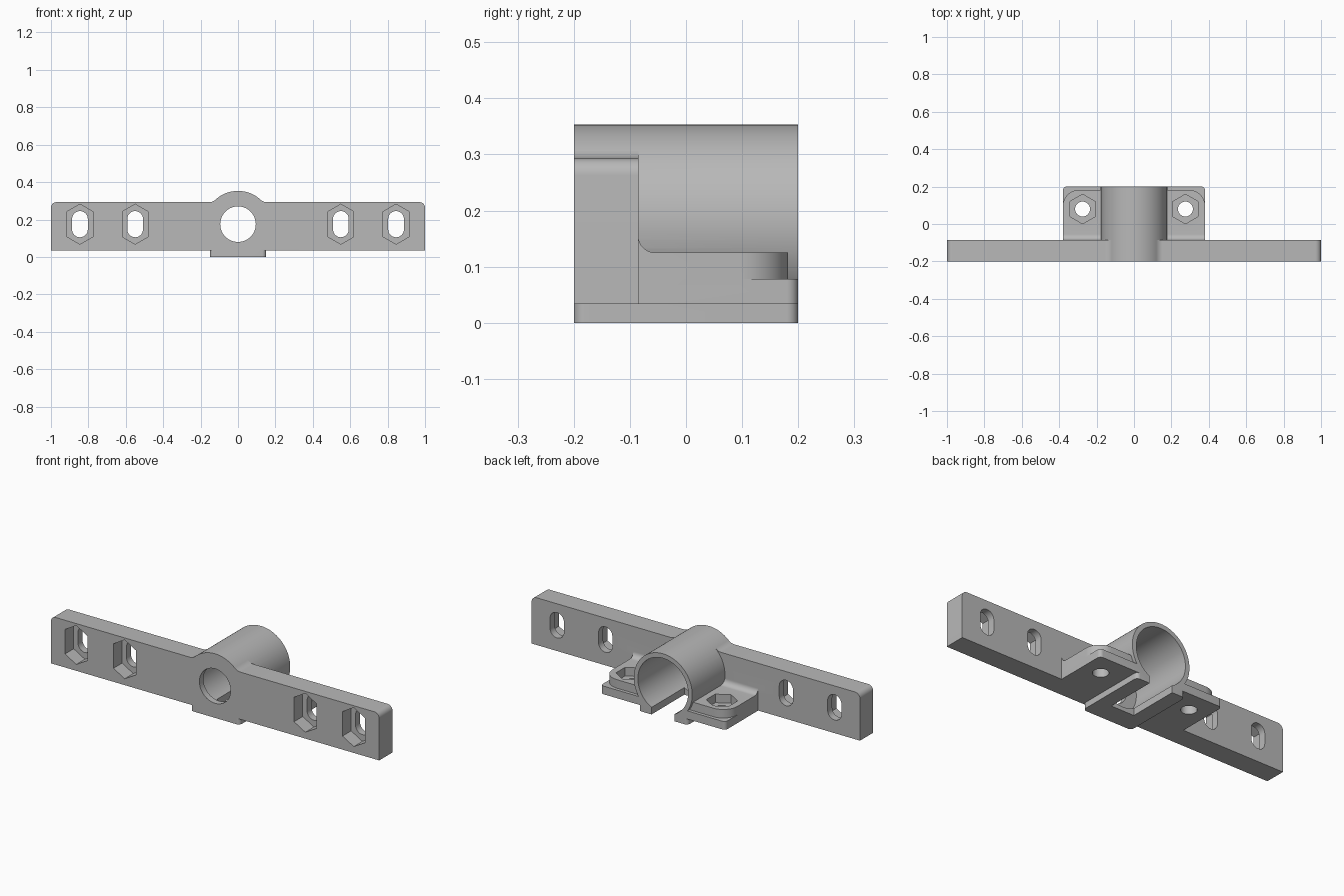
import bpy, bmesh, math
from mathutils import Vector

if "Cube" in bpy.data.objects:
    bpy.data.objects.remove(bpy.data.objects["Cube"], do_unlink=True)

grey = bpy.data.materials.new("plain_grey")
grey.use_nodes = True
grey.diffuse_color = (0.48, 0.48, 0.48, 1)
grey.node_tree.nodes["Principled BSDF"].inputs["Base Color"].default_value = grey.diffuse_color

# Dimensions
FRONT, BAR_BACK, BACK = -0.2, -0.085, 0.2
BAR_LOW, BAR_TOP = 0.033, 0.293
TUBE_Z, TUBE_R, BORE_R, HOLE_R = 0.175, 0.178, 0.153, 0.095
EAR_X, NUT_R = 0.38, 0.079


def prism(name, points, axis, start, end):
    """Extrude a flat outline along one axis."""
    place = {"X": lambda p, d: (d, *p),
             "Y": lambda p, d: (p[0], d, p[1]),
             "Z": lambda p, d: (*p, d)}[axis]
    bm = bmesh.new()
    face = bm.faces.new([bm.verts.new(place(p, start)) for p in points])
    moved = bmesh.ops.extrude_face_region(bm, geom=[face])["geom"]
    shift = Vector(place((0, 0), end - start))
    bmesh.ops.translate(bm, vec=shift, verts=[v for v in moved if isinstance(v, bmesh.types.BMVert)])
    bmesh.ops.recalc_face_normals(bm, faces=bm.faces)
    mesh = bpy.data.meshes.new(name)
    bm.to_mesh(mesh)
    bm.free()
    mesh.materials.append(grey)
    obj = bpy.data.objects.new(name, mesh)
    bpy.context.collection.objects.link(obj)
    return obj


def arc(cx, cy, r, a, b, steps=8):
    angles = [math.radians(a + (b - a) * i / steps) for i in range(steps + 1)]
    return [(cx + r * math.cos(t), cy + r * math.sin(t)) for t in angles]


def circle(cx, cy, r, steps=80):
    return arc(cx, cy, r, 0, 360, steps)[:-1]


def rounded(x0, x1, y0, y1, low=0, high=0):
    """Rectangle with separate radii for its lower and upper corners."""
    pts = []
    for cx, cy, r, a in ((x1 - high, y1 - high, high, 0), (x0 + high, y1 - high, high, 90),
                         (x0 + low, y0 + low, low, 180), (x1 - low, y0 + low, low, 270)):
        pts += arc(cx, cy, r, a, a + 90) if r else [(cx, cy)]
    return pts


def slot(cx, cz, r, stretch):
    return arc(cx, cz + stretch, r, 0, 180, 16) + arc(cx, cz - stretch, r, 180, 360, 16)


def nut(cx, cy, stretch=0):
    """Pointed hexagon, optionally stretched along its second axis."""
    return (arc(cx, cy + stretch, NUT_R, 30, 150, 2)
            + arc(cx, cy - stretch, NUT_R, 210, 330, 2))


def combine(target, tool, operation):
    mod = target.modifiers.new(operation.lower(), "BOOLEAN")
    mod.operation, mod.solver, mod.object = operation, "EXACT", tool
    bpy.context.view_layer.objects.active = target
    bpy.ops.object.modifier_apply(modifier=mod.name)
    bpy.data.objects.remove(tool, do_unlink=True)


# Long mounting bar
body = prism("bearing_bracket", rounded(-1, 1, BAR_LOW, BAR_TOP, high=0.03), "Y", FRONT, BAR_BACK)
parts = []

# Tube, flattened where it meets the base
tube = [(x, max(z, 0.0)) for x, z in circle(0, TUBE_Z, TUBE_R)]
tube = list(dict.fromkeys(tube))
parts.append(prism("tube", tube, "Y", FRONT, BACK))

# Blends between the tube and the bar top
blend = 0.05
cz = BAR_TOP + blend
cx = math.sqrt((TUBE_R + blend) ** 2 - (cz - TUBE_Z) ** 2)
toward = math.degrees(math.atan2(TUBE_Z - cz, -cx))
for side in (-1, 1):
    outline = arc(cx, cz, blend, -90, toward) + [(0.09, 0.27), (cx, 0.27)]
    parts.append(prism("tube_blend", [(side * x, z) for x, z in outline], "Y", FRONT, BAR_BACK))

# Base pad, ear plates and raised nut seats
parts.append(prism("base_pad", rounded(-0.15, 0.15, FRONT, BACK, 0.02, 0.02), "Z", 0, 0.05))
parts.append(prism("ear_plate", rounded(-EAR_X, EAR_X, -0.12, BACK, high=0.02), "Z", BAR_LOW, 0.078))
parts.append(prism("nut_seat", rounded(-EAR_X, EAR_X, -0.12, 0.182, high=0.085), "Z", 0.06, 0.125))

# Fillet between the seats and the bar
fillet = arc(-0.055, 0.155, 0.03, 180, 270) + [(-0.055, 0.11), (-0.11, 0.11), (-0.11, 0.155)]
parts.append(prism("seat_fillet", fillet, "X", -EAR_X, EAR_X))

for part in parts:
    combine(body, part, "UNION")

# Bearing bore, front hole and the gap underneath
cuts = [prism("bore", circle(0, TUBE_Z, BORE_R), "Y", -0.165, 0.3),
        prism("front_hole", circle(0, TUBE_Z, HOLE_R), "Y", -0.3, 0),
        prism("bottom_gap", rounded(-0.07, 0.07, BAR_BACK, 0.3), "Z", -0.1, 0.1)]

for side in (-1, 1):
    # Slots with nut pockets in the bar
    for x in (0.55, 0.845):
        cuts.append(prism("bar_pocket", nut(side * x, TUBE_Z, 0.028), "Y", -0.3, -0.125))
        cuts.append(prism("bar_slot", slot(side * x, TUBE_Z, 0.042, 0.028), "Y", -0.3, 0))
    # Screw holes with nut pockets in the ears
    cuts.append(prism("ear_pocket", nut(side * 0.275, 0.08), "Z", 0.078, 0.3))
    cuts.append(prism("ear_hole", circle(side * 0.275, 0.08, 0.04, 32), "Z", -0.1, 0.2))

for cut in cuts:
    combine(body, cut, "DIFFERENCE")

# Smooth curved walls, crisp edges
for obj in bpy.context.selected_objects:
    obj.select_set(False)
body.select_set(True)
bpy.context.view_layer.objects.active = body
bpy.ops.object.shade_smooth_by_angle(angle=math.radians(30))
